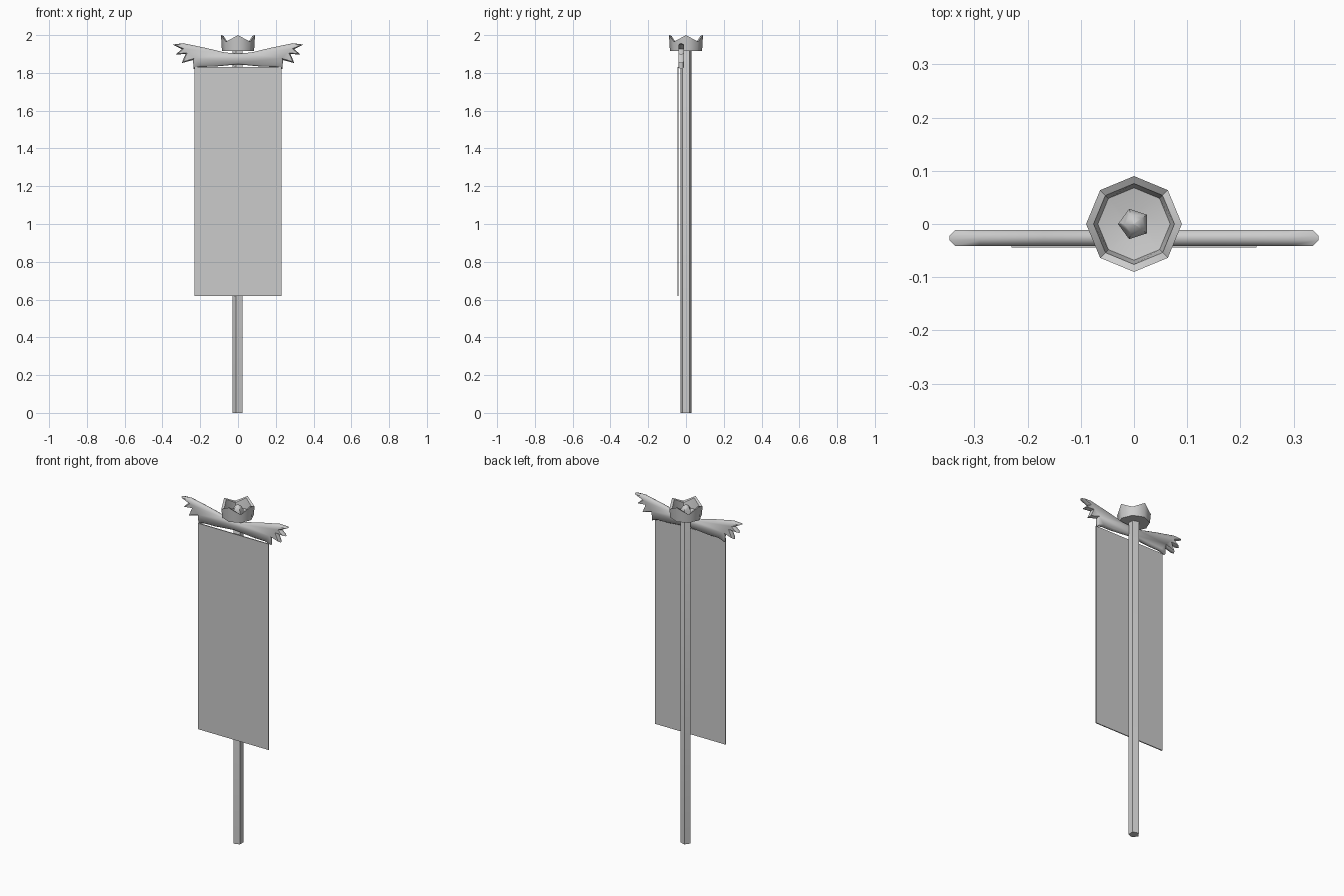
import bpy, bmesh, math
from mathutils import Vector

if "Cube" in bpy.data.objects:
    bpy.data.objects.remove(bpy.data.objects["Cube"])

grey = bpy.data.materials.new("plain grey")
grey.use_nodes = True
color = (0.6, 0.6, 0.6, 1)
grey.diffuse_color = color
grey.node_tree.nodes["Principled BSDF"].inputs["Base Color"].default_value = color


def finish(name, bm, angle):
    """Turn a bmesh into a shaded object."""
    bmesh.ops.recalc_face_normals(bm, faces=bm.faces)
    mesh = bpy.data.meshes.new(name)
    bm.to_mesh(mesh)
    bm.free()
    mesh.materials.append(grey)
    obj = bpy.data.objects.new(name, mesh)
    bpy.context.collection.objects.link(obj)
    bpy.ops.object.select_all(action="DESELECT")
    obj.select_set(True)
    bpy.context.view_layer.objects.active = obj
    bpy.ops.object.shade_smooth_by_angle(angle=math.radians(angle))
    return obj


def loft(name, rings, angle):
    """Skin equal-length rings of points and cap both ends."""
    bm = bmesh.new()
    loops = [[bm.verts.new(p) for p in ring] for ring in rings]
    n = len(loops[0])
    for a, b in zip(loops, loops[1:]):
        for i in range(n):
            j = (i + 1) % n
            bm.faces.new((a[i], a[j], b[j], b[i]))
    bm.faces.new(loops[0])
    bm.faces.new(loops[-1])
    return finish(name, bm, angle)


def ring(radius, z, sides, start=0.0, dip=0.0):
    """Polygon ring; every other corner can be lowered by dip."""
    points = []
    for i in range(sides):
        a = start + math.tau * i / sides
        points.append((radius * math.cos(a), radius * math.sin(a), z - dip * (i % 2)))
    return points


# Five-sided pole with a faceted pointed tip
loft("pole", [ring(r, z, 5, math.pi) for r, z in
              ((0.03, 0), (0.03, 1.955), (0.018, 1.975), (0.001, 1.985))], 60)

# Eight-sided crown with four points and a hollow bowl
loft("crown", [ring(0.085, 1.915, 8), ring(0.09, 2.0, 8, dip=0.035),
               ring(0.076, 1.995, 8, dip=0.035), ring(0.068, 1.935, 8),
               ring(0.02, 1.925, 8)], 50)

# Hanging cloth
bm = bmesh.new()
bmesh.ops.create_cube(bm, size=1)
for v in bm.verts:
    v.co = (v.co.x * 0.46, -0.0415 + v.co.y * 0.006, 1.225 + v.co.z * 1.21)
finish("banner_cloth", bm, 30)

# Feathered wings: half outline from the top centre round to the bottom centre
half = [(0, 1.902), (0.07, 1.908), (0.17, 1.932), (0.29, 1.957), (0.347, 1.95),
        (0.298, 1.926), (0.33, 1.897), (0.278, 1.9), (0.298, 1.852),
        (0.238, 1.868), (0.235, 1.82), (0.2, 1.832), (0.13, 1.833), (0, 1.845)]
outline = [Vector(p) for p in half]
outline += [Vector((-x, z)) for x, z in half[-2:0:-1]]


def shrink(points, amount):
    """Move a clockwise outline inward along its corner directions."""
    result = []
    for i, p in enumerate(points):
        a = (p - points[i - 1]).normalized()
        b = (points[(i + 1) % len(points)] - p).normalized()
        normal = Vector((a.y + b.y, -a.x - b.x)).normalized()
        stretch = min(1.6, 1 / max(0.1, normal.dot(Vector((a.y, -a.x)))))
        result.append(p + normal * amount * stretch)
    return result


inner = shrink(outline, 0.007)
loft("wings", [[(p.x, y, p.y) for p in pts] for pts, y in
               ((inner, -0.041), (outline, -0.030), (outline, -0.022), (inner, -0.011))], 60)
